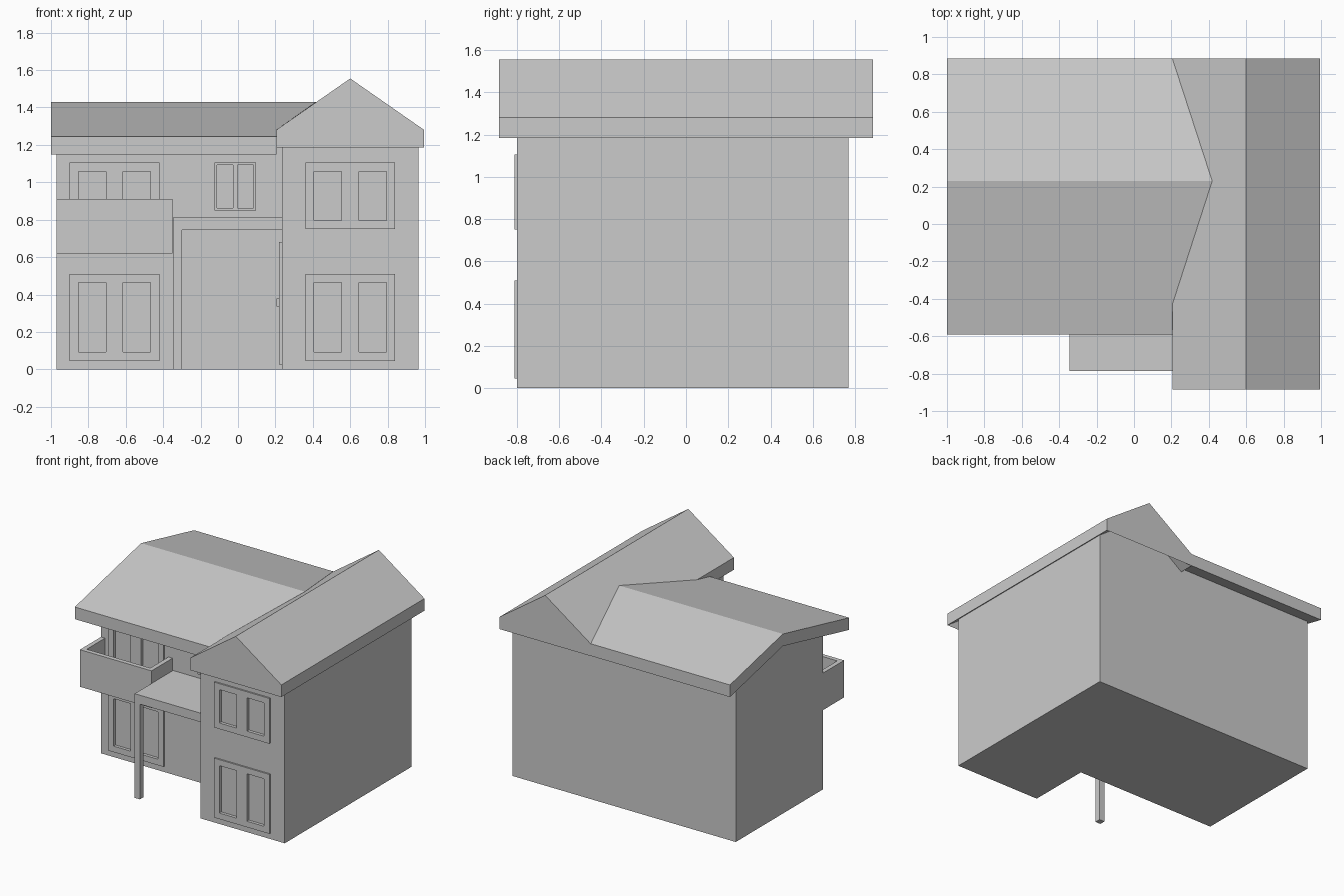
import bpy, bmesh

if "Cube" in bpy.data.objects:
    bpy.data.objects.remove(bpy.data.objects["Cube"])


def make(name, bm):
    bmesh.ops.recalc_face_normals(bm, faces=bm.faces)
    me = bpy.data.meshes.new(name)
    bm.to_mesh(me)
    bm.free()
    ob = bpy.data.objects.new(name, me)
    bpy.context.collection.objects.link(ob)
    return ob


def boxes(name, *dims):
    """Boxes given as (x0, x1, y0, y1, z0, z1), in one object."""
    bm = bmesh.new()
    for x0, x1, y0, y1, z0, z1 in dims:
        vs = bmesh.ops.create_cube(bm, size=1)["verts"]
        for v in vs:
            v.co.x = x1 if v.co.x > 0 else x0
            v.co.y = y1 if v.co.y > 0 else y0
            v.co.z = z1 if v.co.z > 0 else z0
    return make(name, bm)


def loft(name, a, b):
    """Solid between two matching outlines."""
    bm = bmesh.new()
    va = [bm.verts.new(p) for p in a]
    vb = [bm.verts.new(p) for p in b]
    bm.faces.new(va)
    bm.faces.new(vb)
    n = len(va)
    for i in range(n):
        j = (i + 1) % n
        bm.faces.new((va[i], va[j], vb[j], vb[i]))
    # triangulate bent end caps only
    bmesh.ops.connect_verts_nonplanar(bm, angle_limit=0.01, faces=bm.faces[:])
    return make(name, bm)


WALL_X0, STEP_X, WALL_X1 = -0.97, 0.235, 0.965
BACK, WING_Y, MAIN_Y = 0.77, -0.80, -0.31
RIDGE_Y, PITCH = 0.23, 0.227


def main_top(y):
    return 1.43 - PITCH * abs(y - RIDGE_Y)


# gabled right wing walls
def gable(y):
    return [(STEP_X, y, 0), (WALL_X1, y, 0), (WALL_X1, y, 1.215),
            (0.6, y, 1.475), (STEP_X, y, 1.215)]


wing = loft("wing_walls", gable(WING_Y), gable(BACK))


# main house walls
def section(x):
    return [(x, MAIN_Y, 0), (x, BACK, 0), (x, BACK, main_top(BACK) - 0.085),
            (x, RIDGE_Y, 1.345), (x, MAIN_Y, main_top(MAIN_Y) - 0.085)]


main = loft("main_walls", section(WALL_X0), section(STEP_X))


# wing roof, ridge running front to back
def chevron(y):
    return [(0.205, y, 1.185), (0.6, y, 1.467), (0.995, y, 1.185),
            (0.995, y, 1.28), (0.6, y, 1.555), (0.205, y, 1.28)]


loft("wing_roof", chevron(-0.885), chevron(0.885))

# main roof, right end cut along the valleys
ends = [(-0.59, 0.205), (-0.43, 0.205), (RIDGE_Y, 0.418), (0.885, 0.205)]
outline = [(x, y, main_top(y)) for y, x in ends]
outline += [(x, y, main_top(y) - 0.095) for y, x in reversed(ends)]
loft("main_roof", [(-1.0, y, z) for x, y, z in outline], outline)


# windows: a raised frame with two recessed panes cut into frame and wall
def window(name, wall, y, x0, x1, z0, z1, side, mullion):
    frame = boxes(name, (x0, x1, y - 0.012, y, z0, z1))
    mid = (x0 + x1) / 2
    a, b = z0 + side, z1 - side
    cutter = boxes(name + "_cutter",
                   (x0 + side, mid - mullion, y - 0.05, y + 0.012, a, b),
                   (mid + mullion, x1 - side, y - 0.05, y + 0.012, a, b))
    cutter.hide_render = True
    cutter.hide_set(True)
    for ob in (frame, wall):
        mod = ob.modifiers.new("panes", "BOOLEAN")
        mod.operation = "DIFFERENCE"
        mod.solver = "EXACT"
        mod.object = cutter


window("wing_lower_window", wing, WING_Y, 0.36, 0.84, 0.045, 0.51, 0.047, 0.046)
window("wing_upper_window", wing, WING_Y, 0.36, 0.84, 0.75, 1.105, 0.047, 0.046)
window("main_lower_window", main, MAIN_Y, -0.90, -0.42, 0.045, 0.51, 0.047, 0.046)
window("balcony_window", main, MAIN_Y, -0.90, -0.42, 0.66, 1.105, 0.047, 0.046)
window("small_window", main, MAIN_Y, -0.125, 0.095, 0.85, 1.105, 0.012, 0.013)

# balcony: floor and three parapets
bx0, bx1, by, t = -0.97, -0.35, -0.57, 0.035
boxes("balcony",
      (bx0, bx1, by, MAIN_Y, 0.62, 0.66),
      (bx0, bx1, by, by + t, 0.66, 0.91),
      (bx0, bx0 + t, by + t, MAIN_Y, 0.66, 0.91),
      (bx1 - t, bx1, by + t, MAIN_Y, 0.66, 0.91))

# porch
boxes("porch_canopy", (-0.345, STEP_X, -0.785, MAIN_Y, 0.745, 0.815))
boxes("porch_post", (-0.345, -0.30, -0.785, -0.74, 0, 0.745))

# entrance door on the side of the wing
boxes("door", (0.22, STEP_X, -0.72, -0.38, 0.025, 0.68))
boxes("door_handle", (0.207, 0.22, -0.69, -0.67, 0.335, 0.38))
